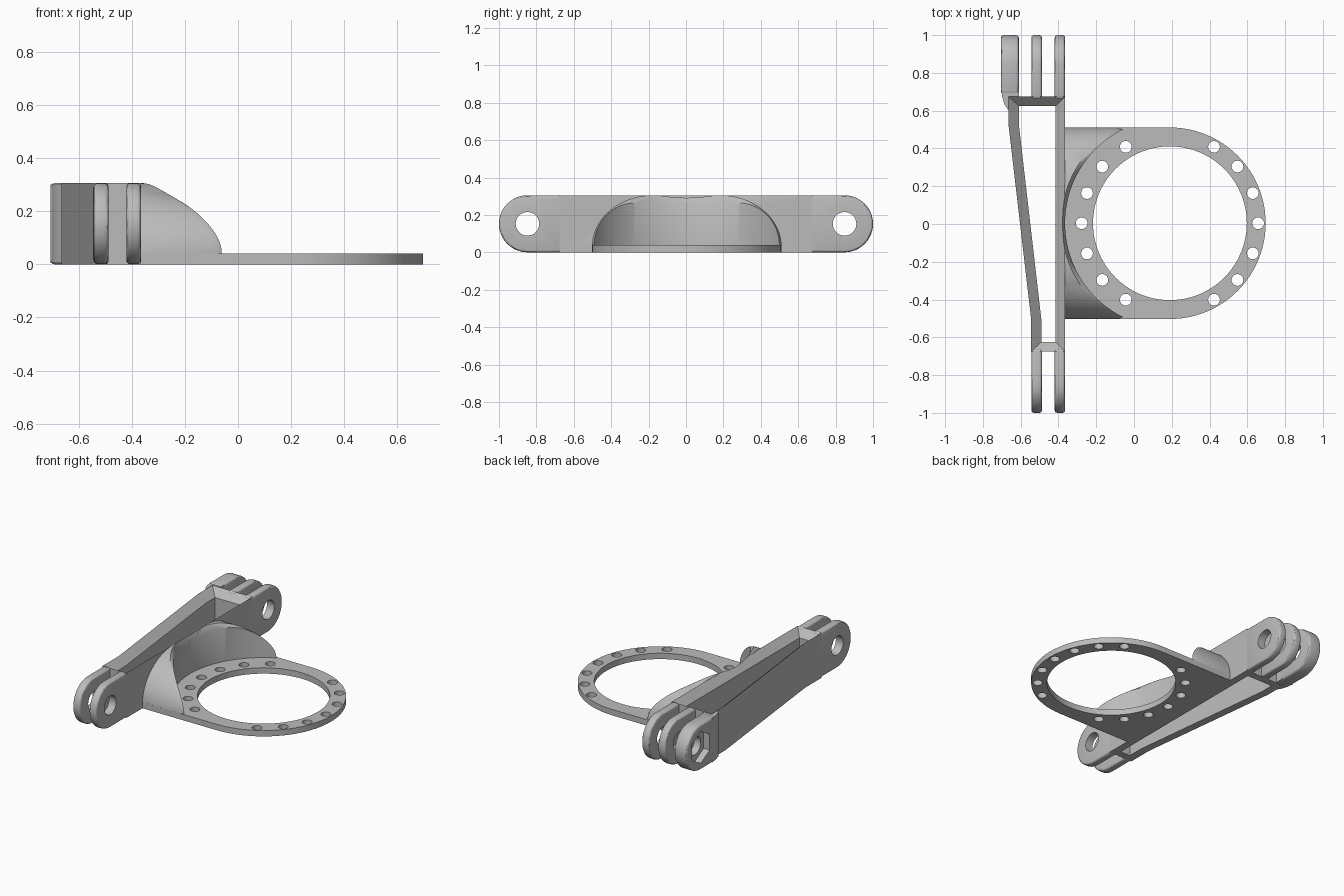
import bpy, bmesh, math
from mathutils import Vector

if "Cube" in bpy.data.objects:
    bpy.data.objects.remove(bpy.data.objects["Cube"], do_unlink=True)

grey = bpy.data.materials.new("plain_grey")
grey.use_nodes = True
COLOUR = (0.5, 0.5, 0.5, 1)
grey.diffuse_color = COLOUR
grey.node_tree.nodes["Principled BSDF"].inputs["Base Color"].default_value = COLOUR

H = 0.305                              # overall height
PLATE = 0.04                           # ring plate thickness
FACE_X = -0.365                        # frame face that meets the ring plate
CENTRE = Vector((0.19, 0.004, 0))      # ring centre
R_OUT, R_IN = 0.507, 0.407
R_WALL, R_LIP = 0.555, 0.575           # curved wall, foot and top of its lip
LIP_Z = 0.265


def make(name, bm):
    bmesh.ops.remove_doubles(bm, verts=bm.verts, dist=0.0001)
    bmesh.ops.recalc_face_normals(bm, faces=bm.faces)
    mesh = bpy.data.meshes.new(name)
    bm.to_mesh(mesh)
    bm.free()
    mesh.materials.append(grey)
    obj = bpy.data.objects.new(name, mesh)
    bpy.context.collection.objects.link(obj)
    return obj


def loft(name, loops, wrap=False, caps=True):
    """Skin closed loops; wrap joins the last loop to the first."""
    bm = bmesh.new()
    rings = [[bm.verts.new(p) for p in loop] for loop in loops]
    pairs = list(zip(rings, rings[1:])) + ([(rings[-1], rings[0])] if wrap else [])
    for a, b in pairs:
        for i in range(len(a)):
            j = (i + 1) % len(a)
            bm.faces.new((a[i], a[j], b[j], b[i]))
    if caps and not wrap:
        bm.faces.new(rings[0])
        bm.faces.new(rings[-1])
    return make(name, bm)


def at_z(points, z):
    return [(x, y, z) for x, y in points]


def circle(cx, cy, r, n):
    return [(cx + r * math.cos(2 * math.pi * i / n),
             cy + r * math.sin(2 * math.pi * i / n)) for i in range(n)]


def activate(obj):
    bpy.ops.object.select_all(action='DESELECT')
    obj.select_set(True)
    bpy.context.view_layer.objects.active = obj


def cut(obj, cutter):
    activate(obj)
    mod = obj.modifiers.new("cut", 'BOOLEAN')
    mod.operation, mod.solver, mod.object = 'DIFFERENCE', 'EXACT', cutter
    bpy.ops.object.modifier_apply(modifier=mod.name)
    bpy.data.objects.remove(cutter, do_unlink=True)


def finish(obj):
    activate(obj)
    bpy.ops.object.shade_smooth_by_angle(angle=math.radians(30))


# Ring plate: straight sides running into a half round
arc = [(CENTRE.x + R_OUT * math.sin(math.pi * i / 48),
        CENTRE.y - R_OUT * math.cos(math.pi * i / 48)) for i in range(49)]
outline = [(FACE_X, CENTRE.y - R_OUT)] + arc + [(FACE_X, CENTRE.y + R_OUT)]
plate = loft("ring_plate", [at_z(outline, 0), at_z(outline, PLATE)])
bore = circle(CENTRE.x, CENTRE.y, R_IN, 96)
cut(plate, loft("bore_cutter", [at_z(bore, -0.1), at_z(bore, 0.1)]))

# Bolt holes, seven on each side
for side in (0, 180):
    for step in range(-3, 4):
        a = math.radians(side + 20 * step)
        hole = circle(CENTRE.x + 0.467 * math.cos(a), CENTRE.y + 0.467 * math.sin(a), 0.031, 24)
        cut(plate, loft("bolt_cutter", [at_z(hole, -0.1), at_z(hole, 0.1)]))
finish(plate)

# Open frame with a slanted wall and an inward sloping rim
outer = [(-0.665, 0.675), (-0.665, 0.53), (-0.545, -0.5),
         (-0.545, -0.675), (FACE_X, -0.675), (FACE_X, 0.675)]
inner = [(-0.61, 0.625), (-0.61, 0.53), (-0.49, -0.51),
         (-0.49, -0.625), (-0.415, -0.625), (-0.415, 0.625)]
frame = loft("open_frame", [at_z(outer, 0), at_z(outer, H),
                            at_z(inner, H - 0.05), at_z(inner, 0)], wrap=True)
slope = (R_LIP - R_WALL) / (H - LIP_Z)
low = circle(CENTRE.x, CENTRE.y, R_WALL, 128)
high = circle(CENTRE.x, CENTRE.y, R_WALL + slope * 0.1, 128)
cut(frame, loft("lip_cutter", [at_z(low, LIP_Z), at_z(high, LIP_Z + 0.1)]))
finish(frame)


# Arched gusset, hollowed by the curved wall
def arch(half_flat, ry, base, rz, n=24):
    """Quarter round, flat top, quarter round."""
    q = [(half_flat + ry * math.cos(math.pi / 2 * i / n),
          base + rz * math.sin(math.pi / 2 * i / n)) for i in range(n + 1)]
    top = [(half_flat * (1 - i / n), base + rz) for i in range(1, n)]
    half = q + top
    return half + [(0, base + rz)] + [(-y, z) for y, z in reversed(half)]


def on_wall(y, z, r):
    return Vector((CENTRE.x - math.sqrt(r * r - y * y), CENTRE.y + y, z))


back, lip, edge, foot = [], [], [], []
for (yo, zo), (yi, zi) in zip(arch(0.18, 0.327, 0.03, H - 0.03),
                              arch(0.27, 0.225, PLATE, LIP_Z - PLATE)):
    p_in, p_out = on_wall(yi, zi, R_WALL), on_wall(yo, zo, R_LIP)
    if p_out.x < FACE_X:               # stop the lip at the frame face
        f = (p_in.x - FACE_X) / (p_in.x - p_out.x)
        p_out = p_in.lerp(p_out, max(0, min(1, f)))
    edge.append(p_in)
    lip.append(p_out)
    back.append(Vector((FACE_X - 0.004, p_out.y, p_out.z)))
    foot.append(Vector((p_in.x, p_in.y, 0.02)))
bm = bmesh.new()
rows = [[bm.verts.new(p) for p in row] for row in (back, lip, edge, foot)]
for a, b in zip(rows, rows[1:]):
    for i in range(len(a) - 1):
        bm.faces.new((a[i], a[i + 1], b[i + 1], b[i]))
finish(make("arched_gusset", bm))


# Hinge lugs with rounded ends
def lug(name, x0, x1, side, root, hexagon=False):
    r = H / 2
    mid = 1 - r
    prof = [(root, 0)]
    prof += [(mid + r * math.sin(math.pi * i / 24), r - r * math.cos(math.pi * i / 24))
             for i in range(25)]
    prof.append((root, H))
    obj = loft(name, [[(x, side * y, z) for y, z in prof] for x in (x0, x1)])
    activate(obj)
    bev = obj.modifiers.new("round", 'BEVEL')
    bev.width, bev.segments, bev.limit_method = 0.014, 3, 'ANGLE'
    bpy.ops.object.modifier_apply(modifier=bev.name)
    pin = circle(side * mid, r, 0.063, 40)
    cut(obj, loft("pin_cutter", [[(x, y, z) for y, z in pin] for x in (x0 - 0.1, x1 + 0.1)]))
    if hexagon:                        # nut pocket on the outer face
        nut = [(side * mid + z - r, r + y - side * mid)
               for y, z in circle(side * mid, r, 0.108, 6)]
        cut(obj, loft("nut_cutter", [[(x, y, z) for y, z in nut]
                                     for x in (x0 - 0.1, x0 + 0.045)]))
    finish(obj)


for side, end in ((1, "back"), (-1, "front")):
    lug(end + "_inner_lug", -0.42, FACE_X, side, 0.662)
    lug(end + "_middle_lug", -0.543, -0.487, side, 0.662)
lug("back_outer_lug", -0.705, -0.61, 1, 0.69, hexagon=True)

# Flared neck joining the outer lug to the frame
neck = [(-0.705, 0.725), (-0.697, 0.67), (-0.684, 0.63), (-0.664, 0.6),
        (-0.66, 0.67), (-0.61, 0.674), (-0.61, 0.725)]
finish(loft("outer_lug_neck", [at_z(neck, 0.004), at_z(neck, H - 0.004)]))
